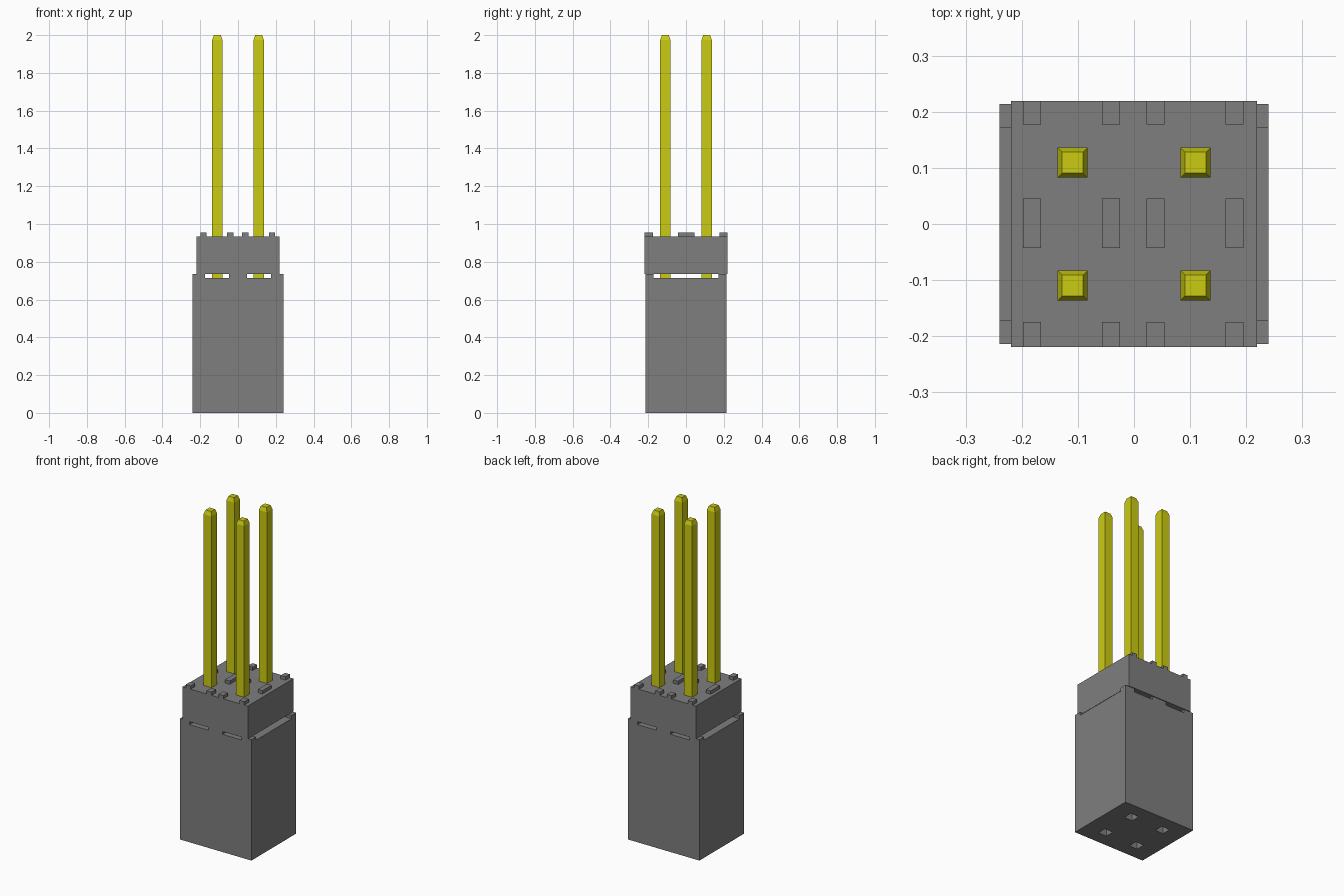
import bpy
import bmesh

default = bpy.data.objects.get("Cube")
if default:
    bpy.data.objects.remove(default, do_unlink=True)


def material(name, rgb):
    mat = bpy.data.materials.new(name)
    mat.use_nodes = True
    color = (*rgb, 1.0)
    mat.diffuse_color = color
    mat.node_tree.nodes["Principled BSDF"].inputs["Base Color"].default_value = color
    return mat


GREY = material("grey plastic", (0.21, 0.21, 0.21))
YELLOW = material("yellow metal", (0.6, 0.6, 0.006))


def box(name, x, y, z, mat=GREY, bevel_top=None):
    """Box spanning the (min, max) pairs; bevel_top = (inset, drop) tapers the top."""
    bm = bmesh.new()
    bmesh.ops.create_cube(bm, size=1)
    for v in bm.verts:
        v.co = [lo + (c + 0.5) * (hi - lo) for c, (lo, hi) in zip(v.co, (x, y, z))]
    if bevel_top:
        inset, drop = bevel_top
        bm.normal_update()
        top = max(bm.faces, key=lambda f: f.calc_center_median().z)
        for v in top.verts:
            v.co.z -= drop
        bmesh.ops.inset_region(bm, faces=[top], thickness=inset, depth=0)
        for v in top.verts:
            v.co.z += drop
    mesh = bpy.data.meshes.new(name)
    bm.to_mesh(mesh)
    bm.free()
    mesh.materials.append(mat)
    obj = bpy.data.objects.new(name, mesh)
    bpy.context.scene.collection.objects.link(obj)
    return obj


def cut(target, x, y, z):
    """Subtract a box from the target and discard the cutter."""
    cutter = box("cutter", x, y, z)
    cutter.hide_render = True
    mod = target.modifiers.new("cut", 'BOOLEAN')
    mod.operation = 'DIFFERENCE'
    mod.solver = 'EXACT'
    mod.object = cutter
    graph = bpy.context.evaluated_depsgraph_get()
    mesh = bpy.data.meshes.new_from_object(target.evaluated_get(graph))
    target.modifiers.remove(mod)
    target.data = mesh
    bpy.data.objects.remove(cutter, do_unlink=True)


def span(centre, width):
    return (centre - width / 2, centre + width / 2)


PITCH = 0.1095
GAP = 0.715    # floor of the gap between the housings
SEAM = 0.735   # underside of the upper housing
DECK = 0.935   # top of the upper housing

# Lower housing, with crossing relief channels that leave small spacers
lower = box("lower_housing", (-0.24, 0.24), (-0.214, 0.214), (0, SEAM))
cut(lower, (-0.3, 0.3), (-0.171, 0.171), (GAP, 0.8))
for side in (-1, 1):
    cut(lower, span(side * 0.111, 0.128), (-0.3, 0.3), (GAP, 0.8))

# Upper housing
box("upper_housing", (-0.219, 0.219), (-0.219, 0.219), (SEAM, DECK))

for i, px in enumerate((-PITCH, PITCH)):
    for j, py in enumerate((-PITCH, PITCH)):
        # Square sockets in the underside
        cut(lower, span(px, 0.055), span(py, 0.055), (-0.1, 0.45))
        # Pins with tapered tips
        box(f"pin_{i}_{j}", span(px, 0.054), span(py, 0.054), (0.5, 2.0),
            YELLOW, bevel_top=(0.012, 0.025))

# Stand-off feet on the deck
for i, sx in enumerate((-0.1815, -0.041, 0.0385, 0.179)):
    for j, y in enumerate(((-0.219, -0.175), (-0.043, 0.045), (0.177, 0.219))):
        box(f"standoff_{i}_{j}", span(sx, 0.032), y, (DECK, 0.955))
